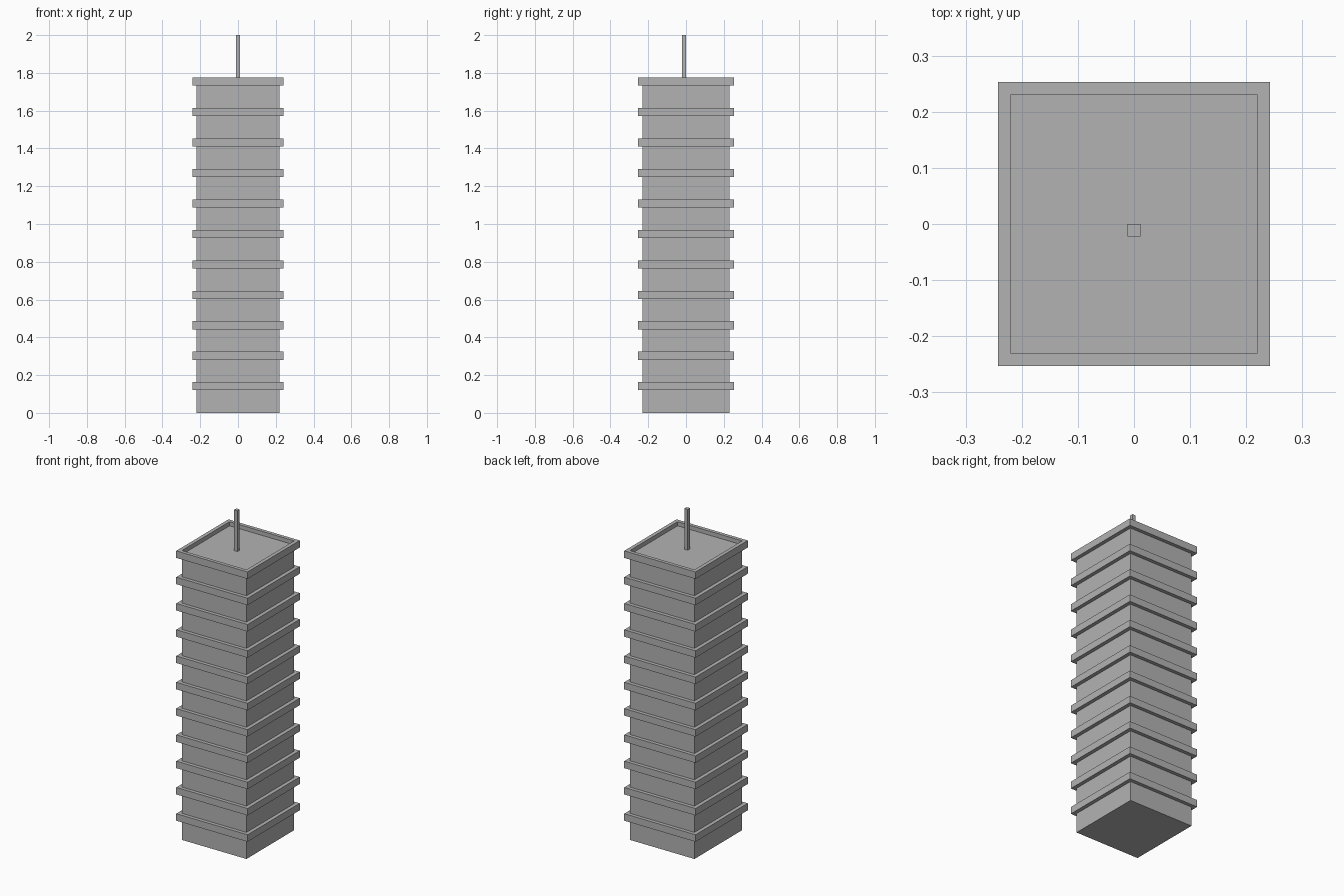
import bpy
import bmesh
from mathutils import Matrix, Vector

cube = bpy.data.objects.get("Cube")
if cube:
    bpy.data.objects.remove(cube, do_unlink=True)

concrete = bpy.data.materials.new("concrete_grey")
concrete.use_nodes = True
GREY = (0.45, 0.45, 0.45, 1)
concrete.diffuse_color = GREY
concrete.node_tree.nodes["Principled BSDF"].inputs["Base Color"].default_value = GREY

STOREYS = 11
STOREY_H = 0.1612
FIRST_LEDGE = 0.12
LEDGE_H = 0.043
BODY = Vector((0.219, 0.231))      # half width and half depth
LEDGE = Vector((0.242, 0.253))
ROOF = 1.75
TOP = 2.0


def add_object(name, bm):
    mesh = bpy.data.meshes.new(name)
    bm.to_mesh(mesh)
    bm.free()
    mesh.materials.append(concrete)
    obj = bpy.data.objects.new(name, mesh)
    bpy.context.collection.objects.link(obj)
    return obj


def box(name, half, z0, z1, y=0):
    bm = bmesh.new()
    size = Matrix.Diagonal((half[0] * 2, half[1] * 2, z1 - z0, 1))
    place = Matrix.Translation((0, y, (z0 + z1) / 2))
    bmesh.ops.create_cube(bm, size=1, matrix=place @ size)
    return add_object(name, bm)


def frame(name, outer, inner, z0, z1):
    """Rectangular ring with an open middle."""
    bm = bmesh.new()
    corners = [(-1, -1), (1, -1), (1, 1), (-1, 1)]
    section = [(outer, z0), (outer, z1), (inner, z1), (inner, z0)]
    loops = [[bm.verts.new((sx * h.x, sy * h.y, z)) for sx, sy in corners]
             for h, z in section]
    for i in range(4):
        a, b = loops[i], loops[(i + 1) % 4]
        for j in range(4):
            k = (j + 1) % 4
            bm.faces.new((a[j], a[k], b[k], b[j]))
    bmesh.ops.recalc_face_normals(bm, faces=bm.faces)
    return add_object(name, bm)


# Tower shaft with its flat roof
box("tower_body", BODY, 0, ROOF)

# Ledge around each storey; the highest one forms the roof parapet
for i in range(STOREYS):
    z = FIRST_LEDGE + i * STOREY_H
    name = "roof_parapet" if i == STOREYS - 1 else f"storey_ledge_{i + 1}"
    frame(name, LEDGE, BODY, z, z + LEDGE_H)

# Square mast on the roof
box("roof_mast", (0.0115, 0.011), ROOF, TOP, y=-0.011)
